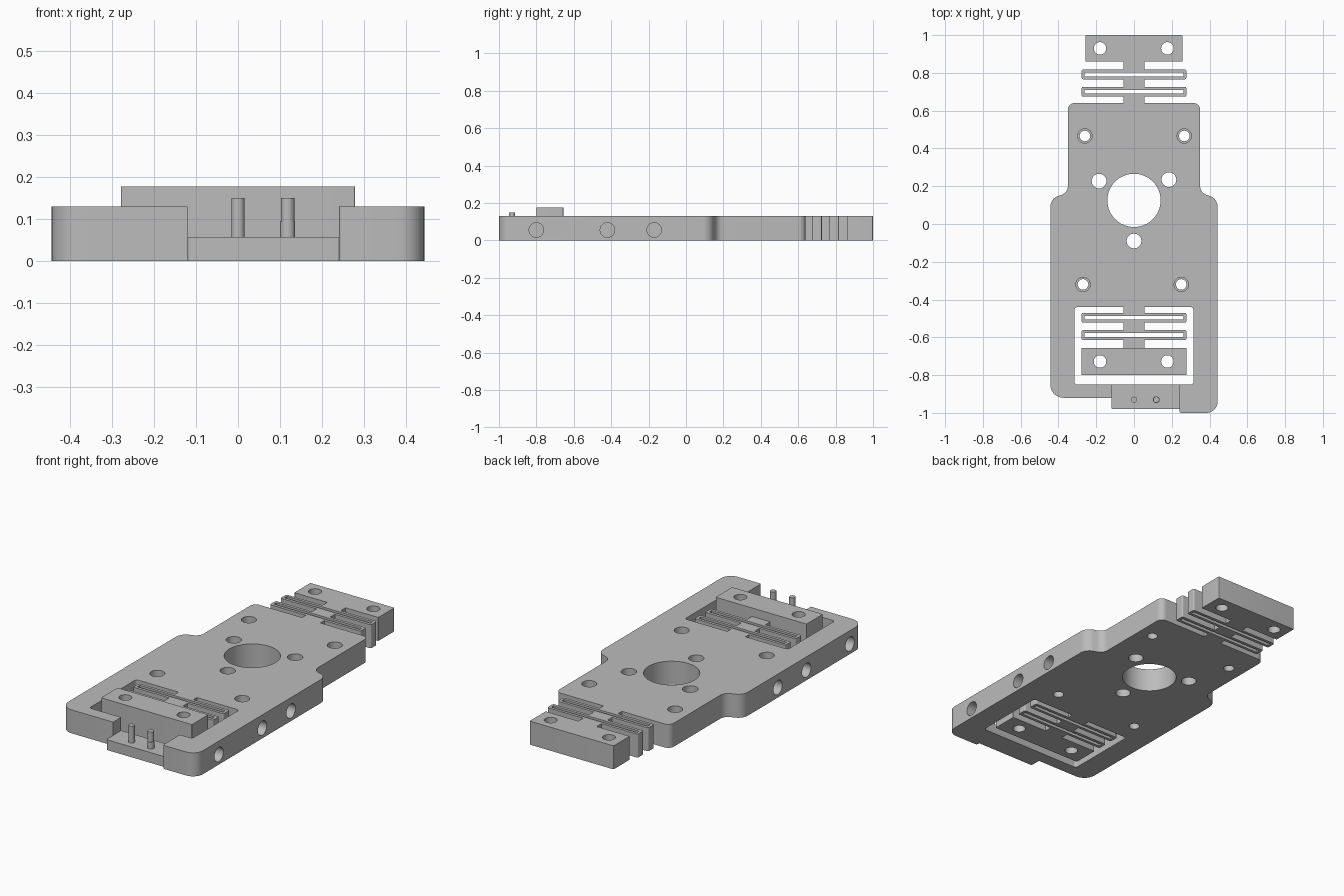
import bpy, bmesh, math
from mathutils import Vector, Matrix

cube = bpy.data.objects.get("Cube")
if cube:
    bpy.data.objects.remove(cube, do_unlink=True)

GREY = (0.5, 0.5, 0.5, 1)
metal = bpy.data.materials.new("plain grey")
metal.diffuse_color = GREY
metal.use_nodes = True
metal.node_tree.nodes["Principled BSDF"].inputs["Base Color"].default_value = GREY
H = 0.13      # plate thickness


def add(name, bm):
    bmesh.ops.recalc_face_normals(bm, faces=bm.faces)
    mesh = bpy.data.meshes.new(name)
    bm.to_mesh(mesh)
    bm.free()
    mesh.materials.append(metal)
    ob = bpy.data.objects.new(name, mesh)
    bpy.context.collection.objects.link(ob)
    return ob


def fillet(corners, steps=8):
    """Replace each (x, y, radius) corner of a loop with an arc."""
    pts = []
    for i, (x, y, r) in enumerate(corners):
        p = Vector((x, y))
        a = (Vector(corners[i - 1][:2]) - p).normalized()
        b = (Vector(corners[(i + 1) % len(corners)][:2]) - p).normalized()
        if r == 0:
            pts.append(p)
            continue
        half = a.angle(b) / 2
        c = p + (a + b).normalized() * (r / math.sin(half))
        start = p + a * (r / math.tan(half)) - c
        end = p + b * (r / math.tan(half)) - c
        sweep = math.atan2(start.cross(end), start.dot(end))
        for k in range(steps + 1):
            pts.append(c + Matrix.Rotation(sweep * k / steps, 2) @ start)
    return pts


def prism(name, corners, z0=0, z1=H):
    bm = bmesh.new()
    face = bm.faces.new([bm.verts.new((p.x, p.y, z0)) for p in fillet(corners)])
    top = bmesh.ops.extrude_face_region(bm, geom=[face])["geom"]
    verts = [v for v in top if isinstance(v, bmesh.types.BMVert)]
    bmesh.ops.translate(bm, verts=verts, vec=(0, 0, z1 - z0))
    return add(name, bm)


def slab(name, x0, x1, y0, y1, z0=0, z1=H, r=0):
    return prism(name, [(x0, y0, r), (x1, y0, r), (x1, y1, r), (x0, y1, r)], z0, z1)


def rod(name, a, b, r, sides=32):
    a, b = Vector(a), Vector(b)
    bm = bmesh.new()
    turn = (b - a).to_track_quat("Z", "Y").to_matrix().to_4x4()
    bmesh.ops.create_cone(bm, cap_ends=True, segments=sides, radius1=r, radius2=r,
                          depth=(b - a).length,
                          matrix=Matrix.Translation((a + b) / 2) @ turn)
    return add(name, bm)


def hole(x, y, r, z0=-0.1):
    return rod("hole_cutter", (x, y, z0), (x, y, 0.3), r)


def cut(ob, cutters):
    bpy.context.view_layer.objects.active = ob
    for c in cutters:
        mod = ob.modifiers.new("cut", "BOOLEAN")
        mod.operation, mod.solver, mod.object = "DIFFERENCE", "EXACT", c
        bpy.ops.object.modifier_apply(modifier=mod.name)
        bpy.data.objects.remove(c, do_unlink=True)
    return ob


parts = []

# Main plate with rounded shoulders and the stepped front edge
W, N = 0.443, 0.35
body = prism("main_plate", [
    (-W, -0.92, 0.07), (-0.12, -0.92, 0), (-0.12, -0.98, 0.01), (0.24, -0.98, 0),
    (0.24, -1, 0.01), (W, -1, 0.06), (W, 0.135, 0.06), (N, 0.165, 0.05),
    (N, 0.64, 0.035), (-N, 0.64, 0.035), (-N, 0.165, 0.05), (-W, 0.135, 0.06)])
cutters = [slab("window_cutter", -0.315, 0.315, -0.85, -0.44, -0.1, 0.3, 0.015),
           slab("notch_cutter", -0.12, 0.24, -1.1, -0.8, 0.057, 0.3),
           rod("bore_cutter", (0, 0.125, -0.1), (0, 0.125, 0.3), 0.141, 64)]
cutters += [hole(x, y, 0.039) for x, y in ((-0.185, 0.227), (0.185, 0.235), (0, -0.09))]
for x, y in ((-0.26, 0.466), (0.266, 0.466), (-0.27, -0.32), (0.25, -0.32)):
    cutters += [hole(x, y, 0.028), hole(x, y, 0.038, 0.04)]
for side in (-1, 1):
    for y in (-0.8, -0.42, -0.17):
        cutters.append(rod("side_hole_cutter", (side * 0.6, y, 0.056),
                           (side * 0.345, y, 0.056), 0.039))
parts.append(cut(body, cutters))


# Folded leaf springs: two slotted loops joined by short necks
def spring(label, y, direction):
    def strip(name, half, a, b, r=0):
        lo, hi = sorted((y + direction * a, y + direction * b))
        return slab(name, -half, half, lo, hi, -0.1 if "cutter" in name else 0,
                    0.3 if "cutter" in name else H, r)
    for i, a in enumerate((0.034, 0.126)):
        loop = strip(f"{label}_loop_{i + 1}", 0.277, a, a + 0.052, 0.008)
        parts.append(cut(loop, [strip("slot_cutter", 0.262, a + 0.016, a + 0.036)]))
    for i, (a, b) in enumerate(((0, 0.034), (0.086, 0.126), (0.178, 0.22))):
        parts.append(strip(f"{label}_neck_{i + 1}", 0.056, a, b))


spring("rear_spring", 0.64, 1)
spring("front_spring", -0.436, -1)

# Drilled clamping blocks at the spring ends
for name, w, y0, y1, top, r in (("rear_block", 0.257, 0.86, 1, H, 0.004),
                                ("front_block", 0.278, -0.8, -0.656, 0.177, 0.004)):
    block = slab(name, -w, w, y0, y1, 0, top, r)
    parts.append(cut(block, [hole(x, (y0 + y1) / 2, 0.033) for x in (-0.18, 0.177)]))

# Pins on the low front ledge
parts += [rod("plain_pin", (0, -0.93, 0.05), (0, -0.93, 0.15), 0.016),
          rod("stepped_pin", (0.118, -0.93, 0.05), (0.118, -0.93, 0.15), 0.016),
          rod("stepped_pin_collar", (0.118, -0.93, 0.05), (0.118, -0.93, 0.094), 0.018)]

for ob in bpy.context.view_layer.objects:
    ob.select_set(ob in parts)
bpy.context.view_layer.objects.active = body
bpy.ops.object.shade_smooth_by_angle(angle=math.radians(30))
